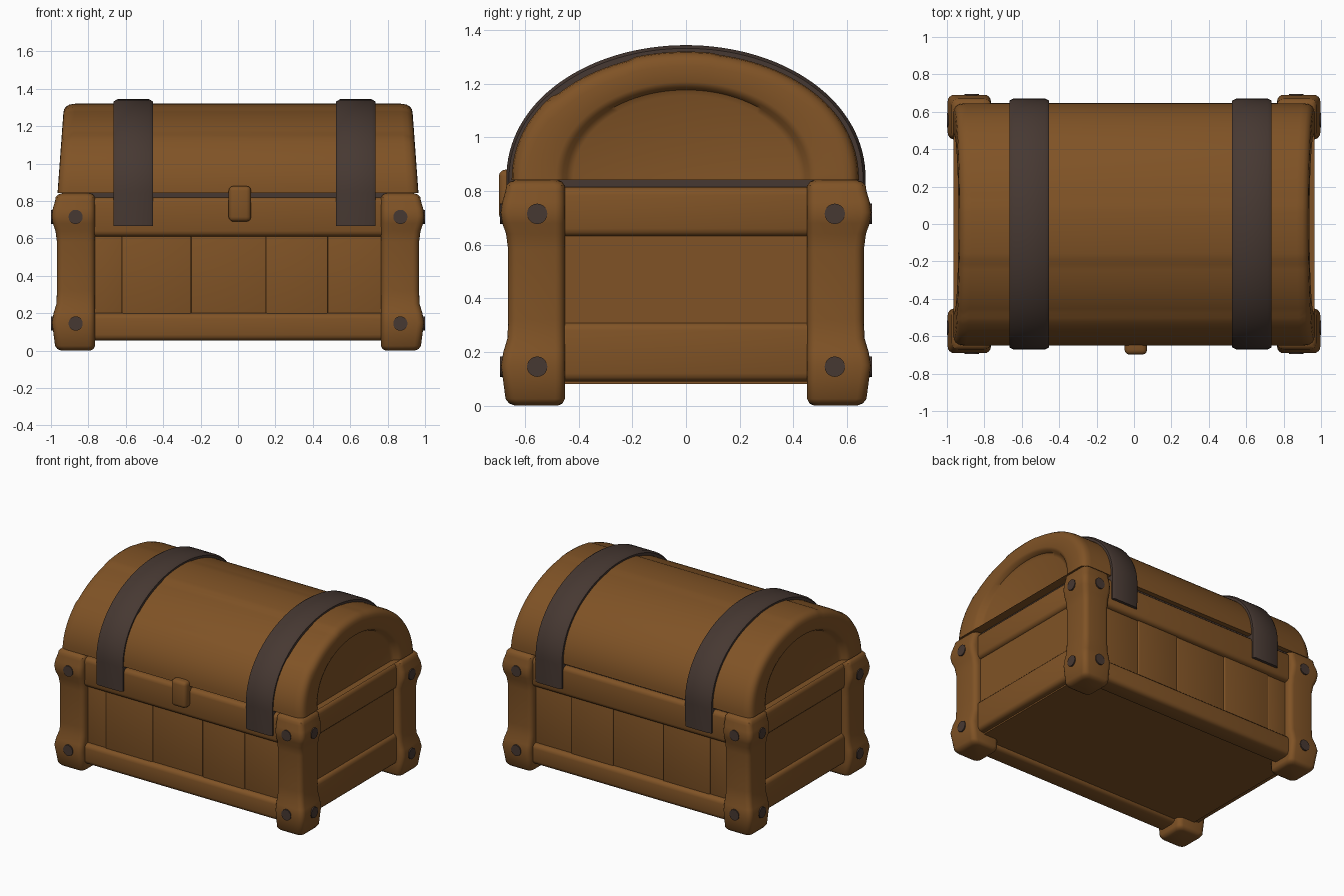
import bpy, bmesh, math
from mathutils import Vector, Matrix

if "Cube" in bpy.data.objects:
    bpy.data.objects.remove(bpy.data.objects["Cube"])


def material(name, rgb):
    m = bpy.data.materials.new(name)
    m.diffuse_color = (*rgb, 1)
    m.use_nodes = True
    m.node_tree.nodes["Principled BSDF"].inputs["Base Color"].default_value = m.diffuse_color
    return m


WOOD = material("brown wood", (0.215, 0.086, 0.019))
IRON = material("dark iron", (0.062, 0.040, 0.032))


def finish(bm, name, mat, angle=40):
    bmesh.ops.recalc_face_normals(bm, faces=bm.faces)
    me = bpy.data.meshes.new(name)
    bm.to_mesh(me)
    bm.free()
    ob = bpy.data.objects.new(name, me)
    bpy.context.collection.objects.link(ob)
    me.materials.append(mat)
    bpy.ops.object.select_all(action='DESELECT')
    ob.select_set(True)
    bpy.context.view_layer.objects.active = ob
    bpy.ops.object.shade_smooth_by_angle(angle=math.radians(angle))
    return ob


def box(name, lo, hi, mat=WOOD, r=0.02):
    lo, hi = Vector(lo), Vector(hi)
    bm = bmesh.new()
    bmesh.ops.create_cube(bm, size=1)
    for v in bm.verts:
        v.co = Vector((lo[i] + hi[i]) / 2 + v.co[i] * (hi[i] - lo[i]) for i in range(3))
    if r:
        bmesh.ops.bevel(bm, geom=bm.edges[:], offset=r, segments=3, profile=0.5, affect='EDGES')
    return finish(bm, name, mat)


def loft(name, loops, mat, angle=40):
    """Skin closed loops of equal length and cap both ends."""
    bm = bmesh.new()
    rows = [[bm.verts.new(p) for p in loop] for loop in loops]
    n = len(rows[0])
    for a, b in zip(rows, rows[1:]):
        for i in range(n):
            j = (i + 1) % n
            bm.faces.new((a[i], a[j], b[j], b[i]))
    bm.faces.new(rows[0])
    bm.faces.new(rows[-1])
    return finish(bm, name, mat, angle)


def rounded_rect(x0, x1, y0, y1, r, z):
    pts = []
    for k, (cx, cy) in enumerate([(x1 - r, y1 - r), (x0 + r, y1 - r), (x0 + r, y0 + r), (x1 - r, y0 + r)]):
        for s in range(5):
            t = math.radians(90 * k + 22.5 * s)
            pts.append((cx + r * math.cos(t), cy + r * math.sin(t), z))
    return pts


# Corner posts: flared outward around the rivets (z, outward growth, inset)
POST = [(0, 0, .025), (.008, .005, .008), (.025, .01, 0), (.10, .02, 0), (.15, .027, 0), (.20, .018, 0),
        (.25, .003, 0), (.32, 0, 0), (.58, 0, 0), (.64, .008, 0), (.68, .022, 0), (.72, .028, 0),
        (.76, .022, 0), (.80, .01, 0), (.82, .007, 0), (.835, .003, .01), (.842, 0, .03)]
for sx in (-1, 1):
    for sy in (-1, 1):
        loops = []
        for z, g, i in POST:
            ring = rounded_rect(.765 + i, .968 + g - i, .452 + i, .663 + g - i, .035, z)
            loops.append([(sx * x, sy * y, z) for x, y, z in ring])
        loft("corner_post", loops, WOOD)
        # Rivets on both outer faces of the post
        for z in (.145, .715):
            for pos, axis in (((sx * .989, sy * .555, z), 'Y'), ((sx * .868, sy * .684, z), 'X')):
                bm = bmesh.new()
                bmesh.ops.create_cone(bm, cap_ends=True, segments=20, radius1=.038, radius2=.038, depth=.02,
                                      matrix=Matrix.Translation(pos) @ Matrix.Rotation(math.pi / 2, 4, axis))
                finish(bm, "rivet", IRON)

# Body core and the dark seam beneath the lid
box("body_core", (-.89, -.595, .08), (.89, .595, .80), r=0)
box("lid_seam", (-.90, -.61, .79), (.90, .61, .85), IRON, r=0)

# Rails and recessed planks on each face
for s in (-1, 1):
    y0, y1 = sorted((s * .5, s * .648))
    box("long_top_rail", (-.80, y0, .61), (.80, y1, .82), r=.03)
    box("long_bottom_rail", (-.80, y0, .055), (.80, y1, .20), r=.03)
    x0, x1 = sorted((s * .8, s * .943))
    box("end_top_rail", (x0, -.50, .63), (x1, .50, .815), r=.03)
    box("end_bottom_rail", (x0, -.50, .09), (x1, .50, .31), r=.03)
    x0, x1 = sorted((s * .8, s * .92))
    box("end_panel", (x0, -.50, .25), (x1, .50, .68), r=0)
    edges = [-.78, -.62, -.25, .15, .48, .78]
    for k in range(5):
        y0, y1 = sorted((s * .5, s * (.612 + .007 * (k % 2))))
        box("front_plank" if s < 0 else "back_plank",
            (edges[k], y0, .15), (edges[k + 1], y1, .65), r=.006)

# Domed lid with stepped planks and recessed arched ends
N, BASE = 64, .842


def arch(a, b, planks=True):
    pts = []
    for i in range(N + 1):
        t = math.pi * i / N
        y = -a * math.cos(t)
        k = 1.0
        if planks:
            k = .985 if -.5 < y < -.2 else .992 if y > .1 else 1.0
        pts.append((k * y, BASE + k * b * math.sin(t) ** .95))
    return pts


def end_loop(side, dx, a, b, planks=True):
    return [(side * (.965 - .035 * (z - BASE) / .48 - dx), y, z) for y, z in arch(a, b, planks)]


ENDS = [(.06, .650, .478, True), (.03, .645, .474, True), (.012, .633, .463, True), (.002, .615, .447, True),
        (0, .59, .425, True), (0, .485, .365, False), (.01, .46, .347, False), (.035, .445, .335, False),
        (.045, .42, .315, False)]
loft("lid", [end_loop(-1, *e) for e in reversed(ENDS)] + [end_loop(1, *e) for e in ENDS], WOOD)

# Iron bands wrapped over the lid, with hanging ends front and back
for xa, xb in ((-.665, -.455), (.525, .735)):
    def band_section(x, a, b, w):
        outer = [(-.668 + w, .665)] + arch(a, b, False) + [(.668 - w, .665)]
        inner = [(.60, .665)] + arch(.60, .42, False)[::-1] + [(-.60, .665)]
        return [(x, y, z) for y, z in outer + inner]
    loft("iron_band", [band_section(xa, .660, .490, .01), band_section(xa + .02, .670, .502, 0),
                       band_section(xb - .02, .670, .502, 0), band_section(xb, .660, .490, .01)], IRON)

# Latch on the front
box("latch", (-.05, -.698, .69), (.07, -.60, .88), r=.025)
